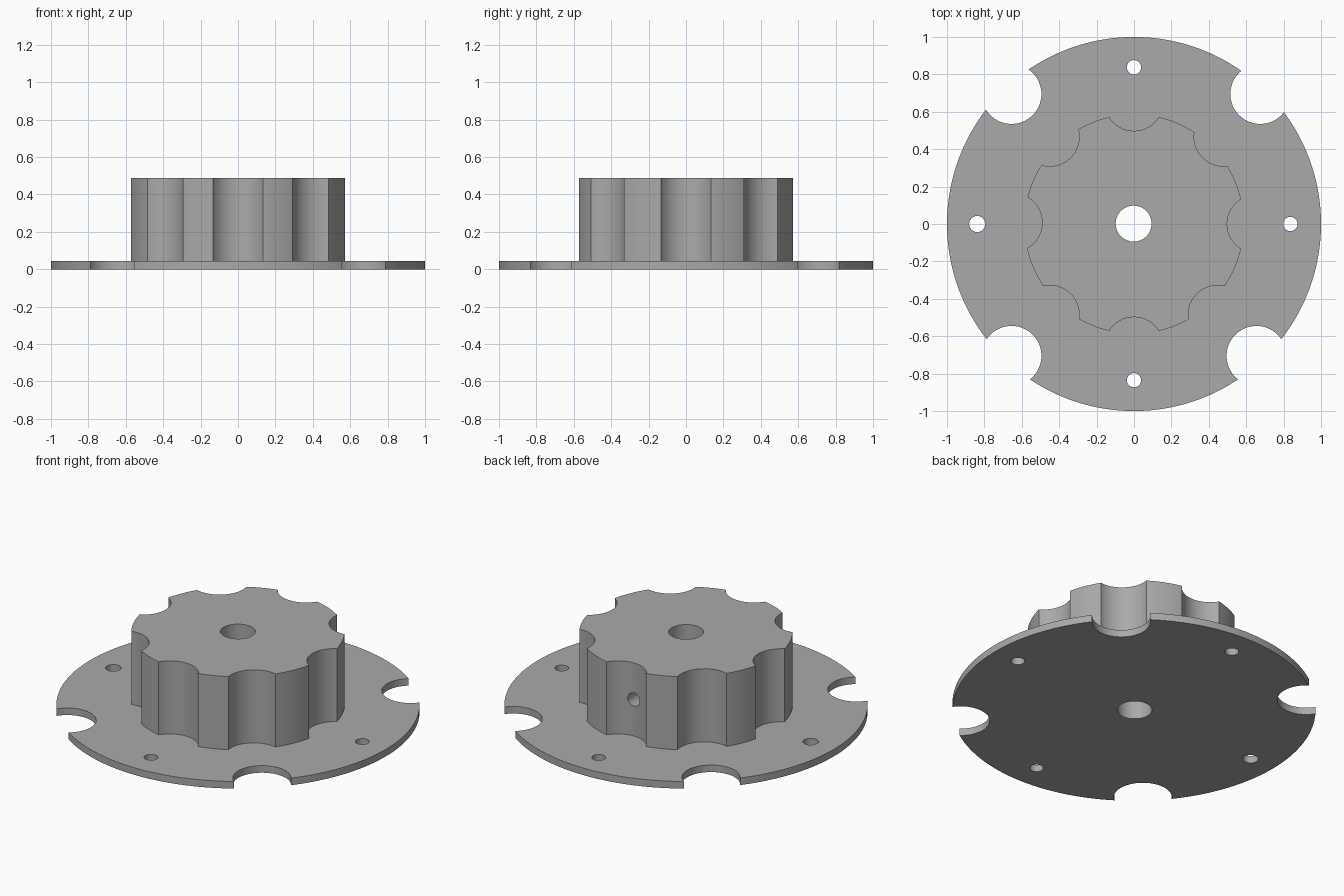
import bpy
import math

cube = bpy.data.objects.get("Cube")
if cube:
    bpy.data.objects.remove(cube, do_unlink=True)

# One plain grey
grey = bpy.data.materials.new("light_grey")
grey.use_nodes = True
colour = (0.4, 0.4, 0.4, 1)
grey.diffuse_color = colour
grey.node_tree.nodes["Principled BSDF"].inputs["Base Color"].default_value = colour


def cylinder(name, x, y, low, high, radius, sides=64):
    bpy.ops.mesh.primitive_cylinder_add(vertices=sides, radius=radius, depth=high - low,
                                        location=(x, y, (low + high) / 2))
    obj = bpy.context.object
    obj.name = name
    obj.data.materials.append(grey)
    return obj


def combine(target, tool, operation):
    mod = target.modifiers.new("combine", "BOOLEAN")
    mod.operation = operation
    mod.solver = "EXACT"
    mod.object = tool
    bpy.context.view_layer.objects.active = target
    bpy.ops.object.modifier_apply(modifier=mod.name)
    bpy.data.objects.remove(tool, do_unlink=True)


def drill(target, holes, radius):
    for x, y in holes:
        combine(target, cylinder("cutter", x, y, -0.3, 0.8, radius), "DIFFERENCE")


# Thin round flange with four rim notches and four bolt holes
flange = cylinder("flanged_hub", 0, 0, 0, 0.043, 1, 192)
drill(flange, [(-0.655, 0.695), (0.675, 0.695), (-0.655, -0.705), (0.655, -0.705)], 0.16)
drill(flange, [(0, 0.838), (0.836, 0), (0, -0.835)], 0.038)
drill(flange, [(-0.838, 0)], 0.043)

# Tall hub with eight scalloped grooves
hub = cylinder("hub", 0, 0, 0.02, 0.487, 0.587, 192)
drill(hub, [(0, 0.655), (0.655, 0), (0, -0.655), (-0.648, 0.008)], 0.157)
drill(hub, [(-0.45, 0.466), (0.478, 0.466), (-0.45, -0.485), (0.447, -0.485)], 0.157)
combine(flange, hub, "UNION")

# Centre bore
drill(flange, [(-0.002, 0.002)], 0.096)

# Set-screw hole from the rear groove into the bore
screw = cylinder("cutter", 0, 0, 0, 0.6, 0.04, 32)
screw.rotation_euler.x = math.pi / 2
screw.location = (0, 0.35, 0.265)
bpy.context.view_layer.update()
combine(flange, screw, "DIFFERENCE")

bpy.ops.object.select_all(action="DESELECT")
flange.select_set(True)
bpy.context.view_layer.objects.active = flange
bpy.ops.object.shade_smooth_by_angle(angle=math.radians(30))
